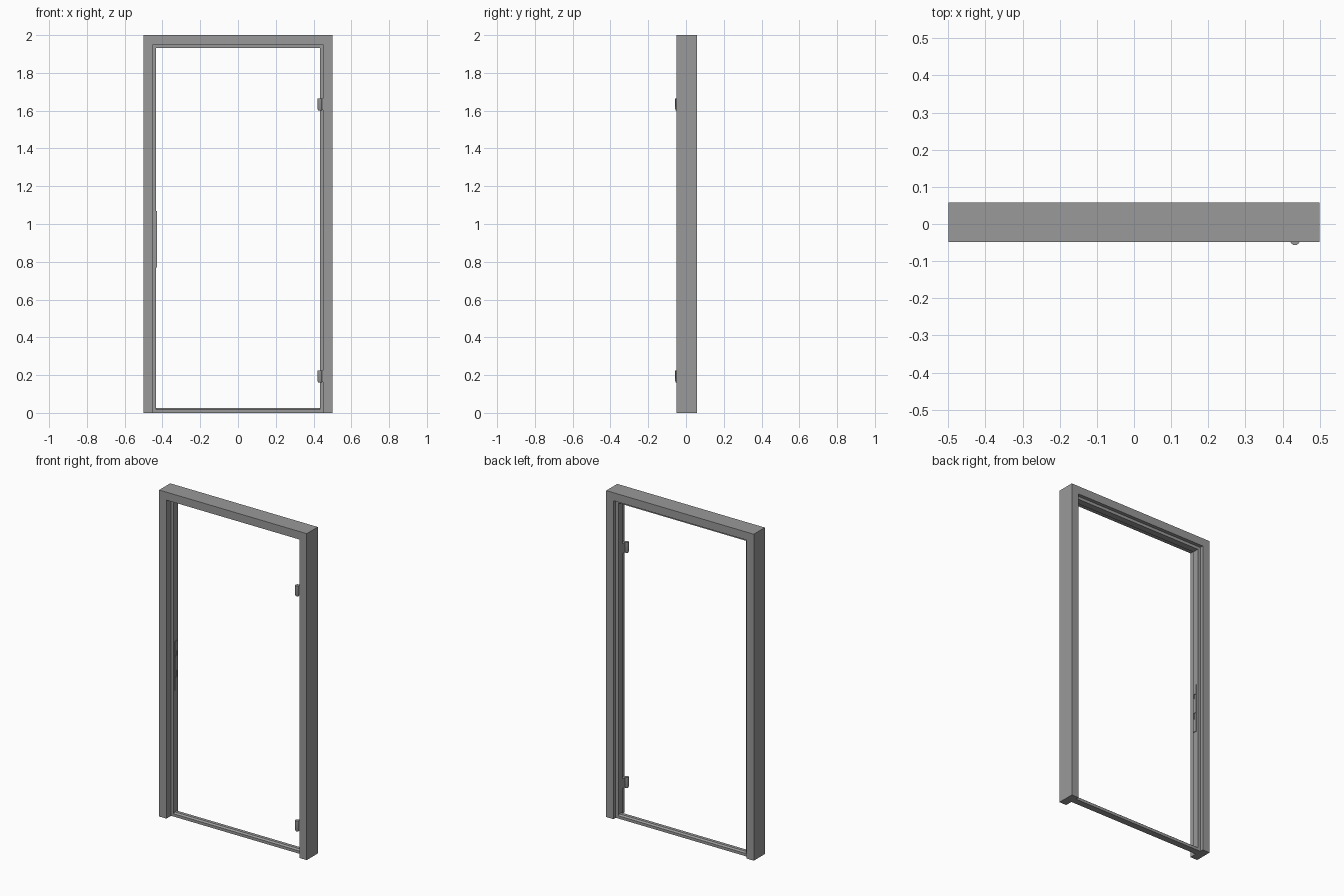
import bpy, bmesh, math

cube = bpy.data.objects.get("Cube")
if cube:
    bpy.data.objects.remove(cube, do_unlink=True)

grey = bpy.data.materials.new("mid_grey")
grey.use_nodes = True
colour = (0.32, 0.32, 0.32, 1)
grey.diffuse_color = colour
grey.node_tree.nodes["Principled BSDF"].inputs["Base Color"].default_value = colour

HALF, TOP = 0.5, 2.0
FRONT, BACK = -0.049, 0.058
FACE, STOP = 0.049, 0.067          # inset of the casing face and of the door stop
STOP_FRONT, STOP_BACK = -0.004, 0.036


def finish(name, bm):
    bmesh.ops.recalc_face_normals(bm, faces=bm.faces)
    mesh = bpy.data.meshes.new(name)
    bm.to_mesh(mesh)
    bm.free()
    mesh.materials.append(grey)
    obj = bpy.data.objects.new(name, mesh)
    bpy.context.collection.objects.link(obj)
    return obj


def loft(name, rings):
    """Join matching closed rings of points and cap both ends."""
    bm = bmesh.new()
    loops = [[bm.verts.new(p) for p in ring] for ring in rings]
    n = len(loops[0])
    for a, b in zip(loops, loops[1:]):
        for i in range(n):
            j = (i + 1) % n
            bm.faces.new((a[i], a[j], b[j], b[i]))
    bm.faces.new(loops[0])
    bm.faces.new(loops[-1])
    return finish(name, bm)


def box(name, x0, x1, y0, y1, z0, z1):
    ring = [(x0, y0), (x1, y0), (x1, y1), (x0, y1)]
    return loft(name, [[(x, y, z) for x, y in ring] for z in (z0, z1)])


# Jambs and header: one rebated profile swept round with mitred corners
profile = [(0, FRONT), (FACE, FRONT), (FACE, STOP_FRONT), (STOP, STOP_FRONT),
           (STOP, STOP_BACK), (FACE, STOP_BACK), (FACE, BACK), (0, BACK)]
rings = []
for side, at_top in ((-1, False), (-1, True), (1, True), (1, False)):
    rings.append([(side * (HALF - i), y, TOP - i if at_top else 0) for i, y in profile])
loft("door_frame", rings)

# Threshold with chamfered upper edges
sill = [(STOP_FRONT, 0), (STOP_FRONT, 0.017), (0.006, 0.025),
        (0.026, 0.025), (STOP_BACK, 0.017), (STOP_BACK, 0)]
loft("threshold", [[(x, y, z) for y, z in sill] for x in (STOP - HALF, HALF - STOP)])

# Hinges: knuckle with a tapered foot and a leaf in the rebate
for label, z in (("lower", 0.16), ("upper", 1.60)):
    rings = []
    for r, h in ((0.009, 0), (0.0125, 0.008), (0.0125, 0.065)):
        rings.append([(0.4335 + r * math.cos(a), -0.0445 + r * math.sin(a), z + h)
                      for a in (math.tau * k / 16 for k in range(16))])
    knuckle = loft(label + "_hinge_knuckle", rings)
    bpy.ops.object.select_all(action="DESELECT")
    knuckle.select_set(True)
    bpy.context.view_layer.objects.active = knuckle
    bpy.ops.object.shade_smooth_by_angle(angle=math.radians(30))
    box(label + "_hinge_leaf", 0.437, 0.452, -0.045, STOP_FRONT, z + 0.004, z + 0.065)

# Strike plate: rim rails and bridges leaving two latch openings
inner = STOP - HALF
for name, y0, y1, z0, z1 in (
        ("front_rail", 0.003, 0.007, 0.77, 1.07), ("back_rail", 0.021, 0.025, 0.77, 1.07),
        ("bottom_bridge", 0.007, 0.021, 0.77, 0.85), ("middle_bridge", 0.007, 0.021, 0.89, 0.98),
        ("top_bridge", 0.007, 0.021, 1.01, 1.07)):
    box("strike_plate_" + name, inner - 0.001, inner + 0.004, y0, y1, z0, z1)
